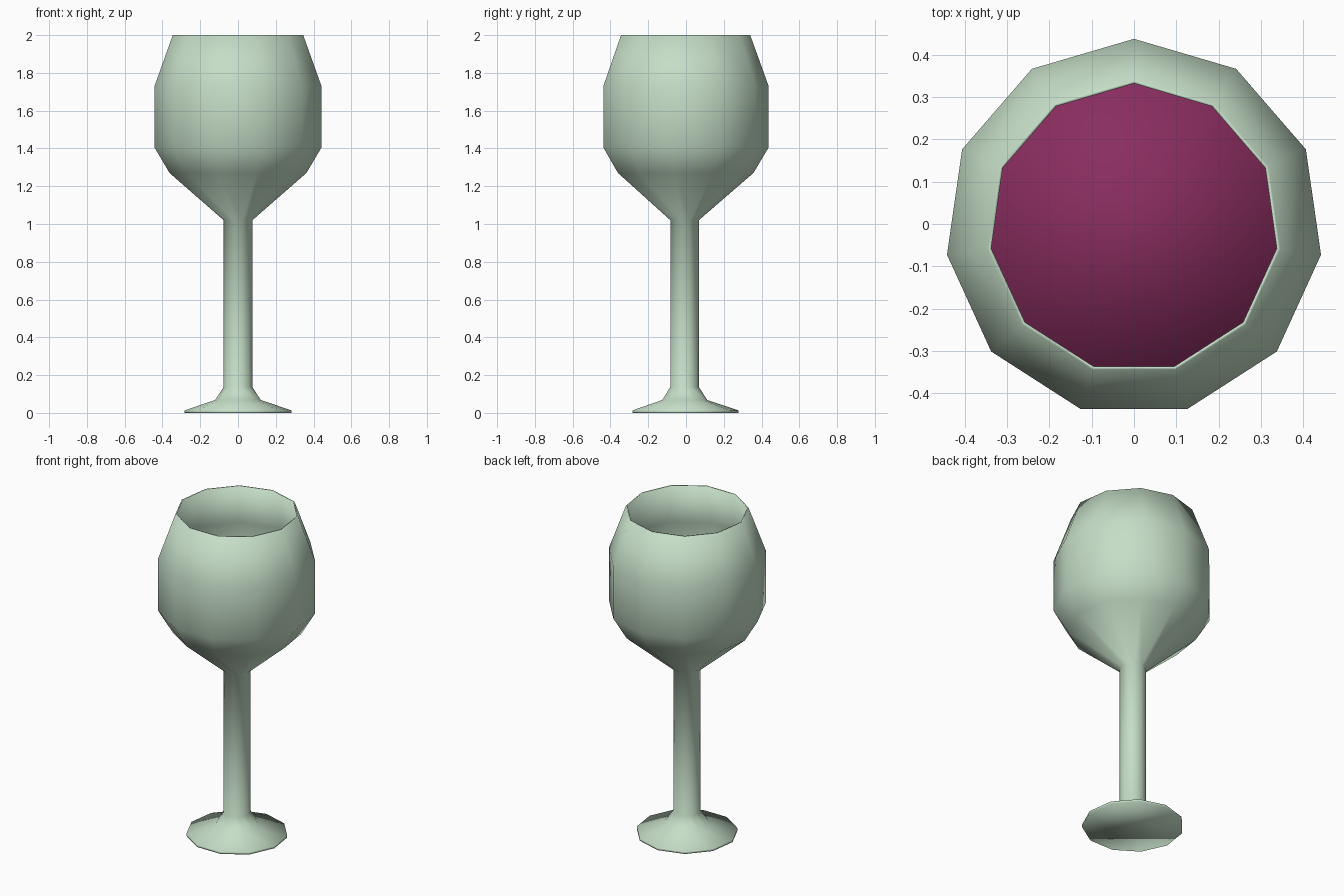
import bpy, bmesh, math

if "Cube" in bpy.data.objects:
    bpy.data.objects.remove(bpy.data.objects["Cube"])

SIDES = 11
CENTRE_Y = -0.009   # odd side count: shifts the bounds back onto y = 0


def material(name, rgb):
    mat = bpy.data.materials.new(name)
    mat.diffuse_color = (*rgb, 1)
    mat.use_nodes = True
    mat.node_tree.nodes["Principled BSDF"].inputs["Base Color"].default_value = mat.diffuse_color
    return mat


def lathe(name, profile, mat):
    """Spin (radius, z) points into rings; cap both ends."""
    bm = bmesh.new()
    rings = []
    for r, z in profile:
        rings.append([bm.verts.new((r * math.sin(a), CENTRE_Y + r * math.cos(a), z))
                      for a in (2 * math.pi * i / SIDES for i in range(SIDES))])
    for low, high in zip(rings, rings[1:]):
        for i in range(SIDES):
            j = (i + 1) % SIDES
            bm.faces.new((low[i], low[j], high[j], high[i]))
    bm.faces.new(rings[0])
    bm.faces.new(rings[-1])
    bmesh.ops.recalc_face_normals(bm, faces=bm.faces)
    for f in bm.faces:
        f.smooth = True
    mesh = bpy.data.meshes.new(name)
    bm.to_mesh(mesh)
    bm.free()
    mesh.materials.append(mat)
    obj = bpy.data.objects.new(name, mesh)
    bpy.context.collection.objects.link(obj)
    return obj


# Goblet: foot, stem and bowl outside, then over the rim and down the inside
outer = [(0.287, 0), (0.287, 0.013), (0.122, 0.068), (0.077, 0.137), (0.077, 1.02),
         (0.366, 1.27), (0.4465, 1.405), (0.4465, 1.73), (0.349, 2.0)]
inner = [(0.341, 2.0), (0.4375, 1.728), (0.4375, 1.408), (0.359, 1.277), (0.071, 1.029)]
lathe("goblet", outer + inner, material("pale_green_glass", (0.56, 0.73, 0.57)))

# Wine: fills the lower bowl just inside the glass
wine = [(0.069, 1.032), (0.356, 1.279), (0.4345, 1.409), (0.4345, 1.5)]
lathe("wine", wine, material("wine_red", (0.25, 0.026, 0.115)))
